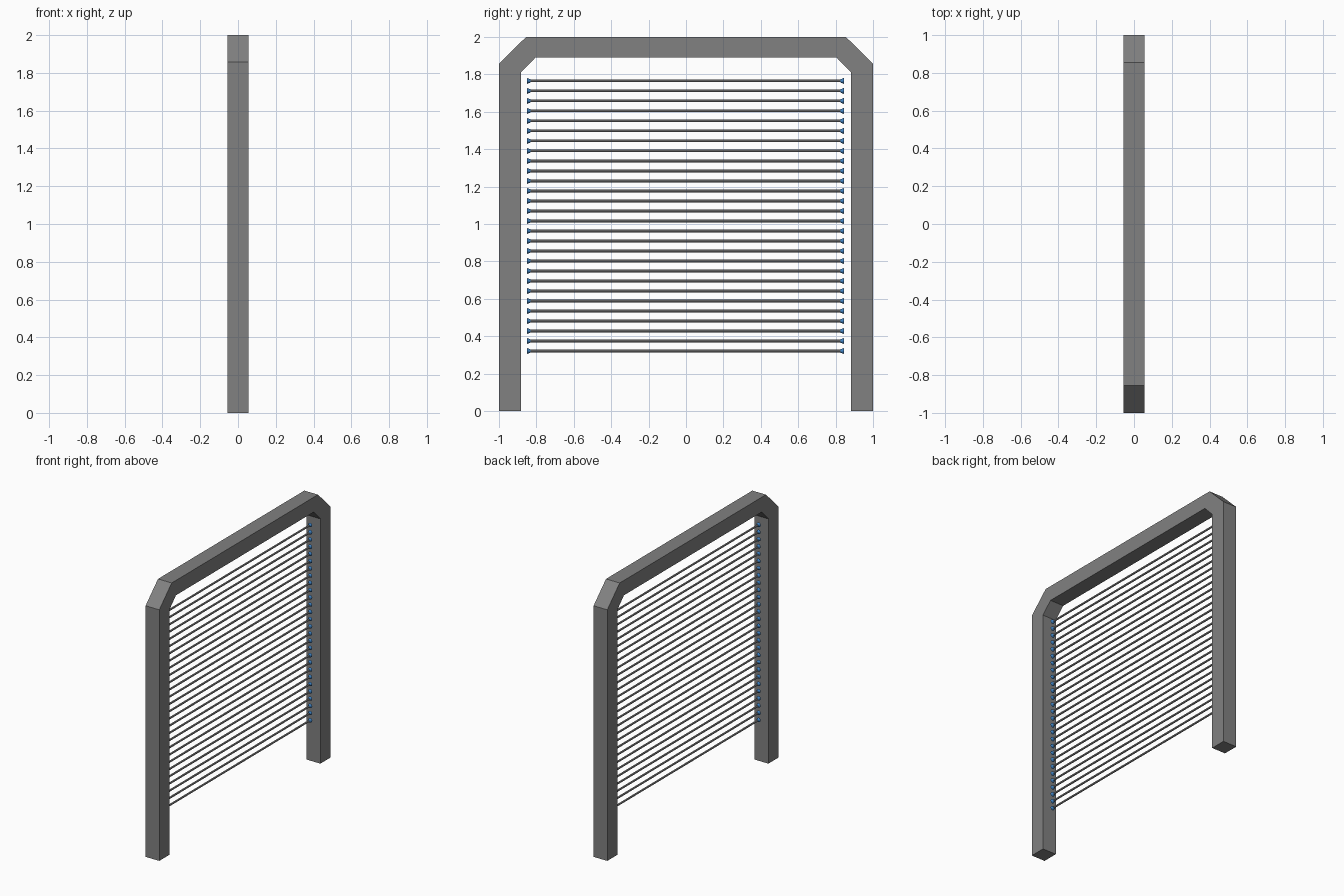
import bpy, bmesh, math
from mathutils import Matrix

if "Cube" in bpy.data.objects:
    bpy.data.objects.remove(bpy.data.objects["Cube"])


def material(name, rgb):
    m = bpy.data.materials.new(name)
    m.diffuse_color = (*rgb, 1)
    m.use_nodes = True
    m.node_tree.nodes["Principled BSDF"].inputs["Base Color"].default_value = m.diffuse_color
    return m


GREY = material("frame grey", (0.22, 0.22, 0.22))
STEEL = material("bar grey", (0.35, 0.35, 0.35))
BLUE = material("emitter blue", (0.05, 0.22, 0.53))


def finish(bm, name, mat):
    bmesh.ops.recalc_face_normals(bm, faces=bm.faces)
    me = bpy.data.meshes.new(name)
    bm.to_mesh(me)
    bm.free()
    me.materials.append(mat)
    ob = bpy.data.objects.new(name, me)
    bpy.context.collection.objects.link(ob)
    return ob


def tube(name, y0, y1, r0, r1, z, sides, mat):
    """Capped cone along y from y0 (radius r0) to y1 (radius r1)."""
    bm = bmesh.new()
    rot = Matrix.Translation((0, (y0 + y1) / 2, z)) @ Matrix.Rotation(-math.pi / 2, 4, 'X')
    if y1 < y0:
        rot = Matrix.Translation((0, (y0 + y1) / 2, z)) @ Matrix.Rotation(math.pi / 2, 4, 'X')
    bmesh.ops.create_cone(bm, cap_ends=True, segments=sides, radius1=r0, radius2=r1,
                          depth=abs(y1 - y0), matrix=rot)
    return finish(bm, name, mat)


# Arch frame: mitred square section swept along a path with cut corners
outer = [(1, 0), (1, 1.857), (0.855, 2)]
inner = [(0.883, 0), (0.883, 1.81), (0.805, 1.89)]
outer += [(-y, z) for y, z in reversed(outer)]
inner += [(-y, z) for y, z in reversed(inner)]
bm = bmesh.new()
rings = []
for (yo, zo), (yi, zi) in zip(outer, inner):
    rings.append([bm.verts.new(c) for c in ((-0.056, yo, zo), (0.056, yo, zo),
                                            (0.056, yi, zi), (-0.056, yi, zi))])
for a, b in zip(rings, rings[1:]):
    for k in range(4):
        bm.faces.new((a[k], a[(k + 1) % 4], b[(k + 1) % 4], b[k]))
bm.faces.new(rings[0])
bm.faces.new(rings[-1])
finish(bm, "arch_frame", GREY)

# Stack of horizontal bars with a flared blue cap on each end
COUNT, LOW, HIGH = 28, 0.321, 1.765
for i in range(COUNT):
    z = LOW + (HIGH - LOW) * i / (COUNT - 1)
    tube("bar", -0.84, 0.835, 0.007, 0.007, z, 8, STEEL)
    tube("bar_cap_left", -0.851, -0.832, 0.016, 0.009, z, 12, BLUE)
    tube("bar_cap_right", 0.845, 0.826, 0.016, 0.009, z, 12, BLUE)
